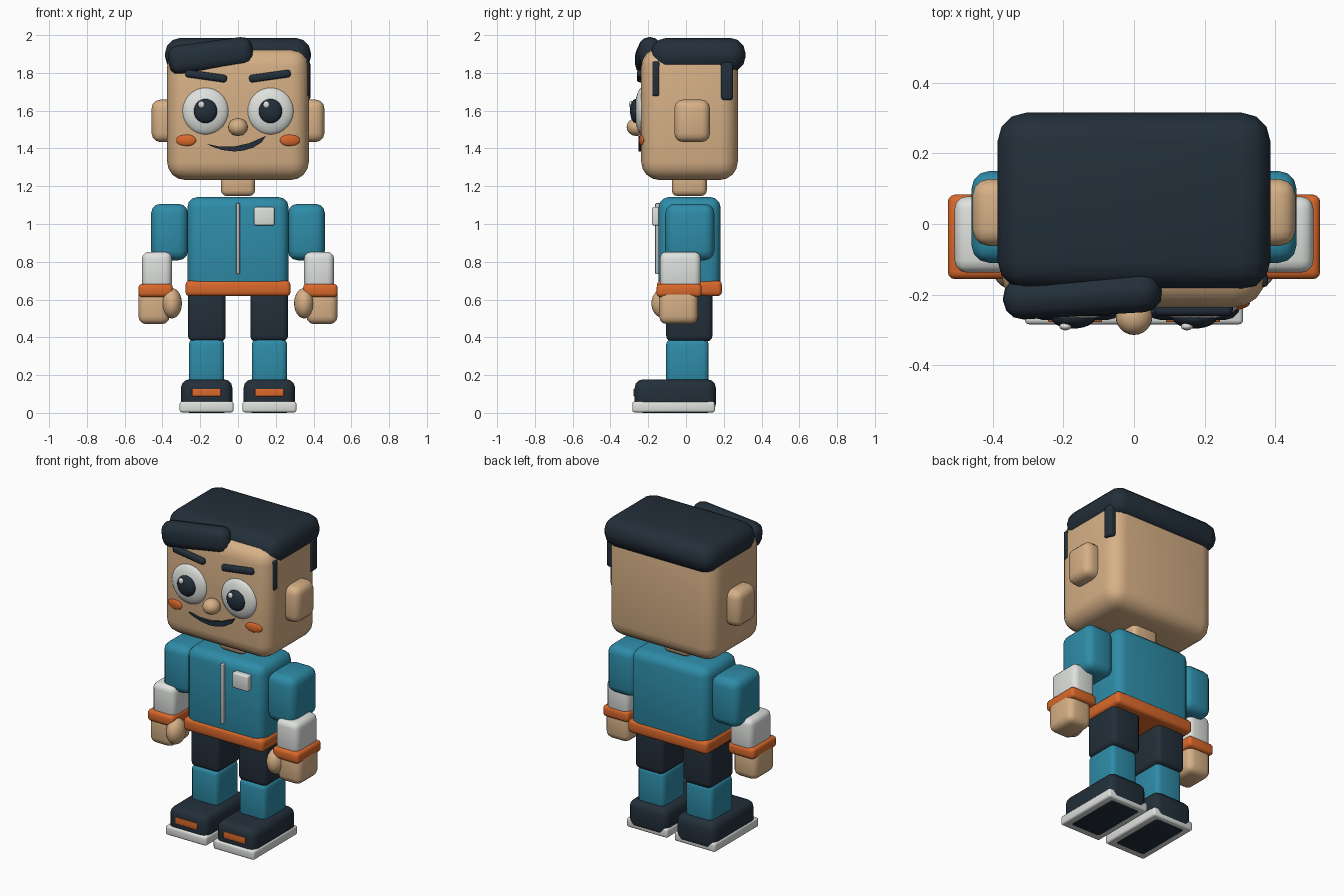
import bpy, bmesh, math
from mathutils import Matrix, Vector

if "Cube" in bpy.data.objects:
    bpy.data.objects.remove(bpy.data.objects["Cube"])


def material(name, srgb):
    m = bpy.data.materials.new(name)
    lin = [((c / 255 + 0.055) / 1.055) ** 2.4 for c in srgb]
    m.diffuse_color = (*lin, 1)
    m.use_nodes = True
    m.node_tree.nodes["Principled BSDF"].inputs["Base Color"].default_value = m.diffuse_color
    return m


SKIN = material("skin", (214, 176, 134))
TEAL = material("teal cloth", (46, 140, 168))
DARK = material("dark navy", (35, 47, 58))
ORANGE = material("orange trim", (217, 104, 43))
WHITE = material("off white", (222, 225, 222))
SILVER = material("zip silver", (185, 190, 192))


def finish(name, bm, mat, matrix=None):
    """Turn a bmesh into a smooth-shaded object."""
    if matrix:
        bm.transform(matrix)
    bmesh.ops.recalc_face_normals(bm, faces=bm.faces)
    me = bpy.data.meshes.new(name)
    bm.to_mesh(me)
    bm.free()
    me.materials.append(mat)
    ob = bpy.data.objects.new(name, me)
    bpy.context.collection.objects.link(ob)
    return ob


def box(name, x, y, z, bevel, mat, rot=(0, 0, 0), segments=3):
    """Rounded box given by its min/max on each axis, turned about its centre."""
    bm = bmesh.new()
    bmesh.ops.create_cube(bm, size=1)
    size = Vector((x[1] - x[0], y[1] - y[0], z[1] - z[0]))
    bmesh.ops.scale(bm, vec=size, verts=bm.verts)
    bmesh.ops.bevel(bm, geom=bm.edges[:], offset=min(bevel, min(size) * 0.48),
                    segments=segments, profile=0.5, affect='EDGES')
    centre = Vector((sum(x) / 2, sum(y) / 2, sum(z) / 2))
    turn = (Matrix.Rotation(rot[2], 4, 'Z') @ Matrix.Rotation(rot[1], 4, 'Y')
            @ Matrix.Rotation(rot[0], 4, 'X'))
    return finish(name, bm, mat, Matrix.Translation(centre) @ turn)


def ball(name, centre, radii, mat, turn=0):
    """Ellipsoid, optionally turned about z."""
    bm = bmesh.new()
    bmesh.ops.create_uvsphere(bm, u_segments=24, v_segments=14, radius=1)
    bm.transform(Matrix.Diagonal((*radii, 1)))
    return finish(name, bm, mat,
                  Matrix.Translation(centre) @ Matrix.Rotation(turn, 4, 'Z'))


def side(s, a, b):
    """x range mirrored to the left or right side."""
    return (a, b) if s > 0 else (-b, -a)


# Head, neck and hair
box("head", (-0.375, 0.375), (-0.237, 0.274), (1.233, 1.93), 0.095, SKIN, segments=4)
box("neck", (-0.09, 0.09), (-0.075, 0.11), (1.148, 1.30), 0.03, SKIN)
box("hair_cap", (-0.386, 0.386), (-0.185, 0.315), (1.805, 1.985), 0.08, DARK)
box("hair_fringe", (-0.37, 0.08), (-0.26, -0.142), (1.812, 1.968), 0.055, DARK,
    rot=(0, -0.13, 0.06))
box("front_sideburn", (0.335, 0.379), (-0.178, -0.14), (1.677, 1.86), 0.01, DARK)
box("back_sideburn", (0.335, 0.383), (0.185, 0.248), (1.656, 1.86), 0.014, DARK)

# Face
for s, label in ((-1, "left"), (1, "right")):
    box(label + "_ear", side(s, 0.33, 0.457), (-0.062, 0.127), (1.434, 1.658), 0.045, SKIN)
    ball(label + "_eye", (0.172 * s, -0.228, 1.598), (0.124, 0.044, 0.126), WHITE)
    ball(label + "_pupil", (0.172 * s, -0.266, 1.598), (0.062, 0.03, 0.064), DARK)
    ball(label + "_eye_glint", (0.172 * s - 0.022, -0.29, 1.632),
         (0.017, 0.011, 0.019), WHITE)
    ball(label + "_cheek", (0.275 * s, -0.233, 1.443), (0.054, 0.014, 0.031),
         ORANGE, turn=0.15 * s)
    box(label + "_eyebrow", side(s, 0.058, 0.28), (-0.26, -0.218), (1.763, 1.803),
        0.015, DARK, rot=(0, -0.14 * s, 0))
ball("nose", (0, -0.262, 1.513), (0.052, 0.052, 0.047), SKIN)

# Lopsided smile
SMILE = [(-0.168, 1.425), (-0.10, 1.410), (-0.02, 1.410), (0.06, 1.428), (0.148, 1.467),
         (0.125, 1.432), (0.08, 1.404), (0.03, 1.389), (-0.02, 1.384), (-0.08, 1.391),
         (-0.13, 1.407)]
bm = bmesh.new()
face = bm.faces.new([bm.verts.new((x, -0.252, z)) for x, z in SMILE])
out = bmesh.ops.extrude_face_region(bm, geom=[face])
bmesh.ops.translate(bm, vec=(0, 0.03, 0),
                    verts=[v for v in out["geom"] if isinstance(v, bmesh.types.BMVert)])
finish("mouth", bm, DARK)

# Torso
box("jacket", (-0.268, 0.268), (-0.145, 0.183), (0.63, 1.143), 0.055, TEAL)
box("waistband", (-0.278, 0.278), (-0.154, 0.19), (0.618, 0.70), 0.022, ORANGE)
box("zip", (-0.01, 0.01), (-0.163, -0.135), (0.735, 1.11), 0.005, SILVER)
box("chest_badge", (0.084, 0.193), (-0.18, -0.135), (0.992, 1.09), 0.01, WHITE)

for s, label in ((-1, "left"), (1, "right")):
    # Arms
    box(label + "_upper_arm", side(s, 0.265, 0.46), (-0.11, 0.15), (0.808, 1.107), 0.05, TEAL)
    box(label + "_forearm", side(s, 0.35, 0.508), (-0.138, 0.078), (0.65, 0.853), 0.035, WHITE)
    box(label + "_cuff", side(s, 0.345, 0.527), (-0.156, 0.083), (0.613, 0.683), 0.02, ORANGE)
    box(label + "_hand", side(s, 0.362, 0.527), (-0.142, 0.063), (0.47, 0.66), 0.04, SKIN)
    ball(label + "_thumb", (0.35 * s, -0.115, 0.58), (0.053, 0.068, 0.08), SKIN)
    # Legs
    box(label + "_thigh", side(s, 0.065, 0.265), (-0.105, 0.14), (0.378, 0.67), 0.03, DARK)
    box(label + "_shin", side(s, 0.073, 0.26), (-0.105, 0.12), (0.15, 0.392), 0.03, TEAL)
    # Shoes
    box(label + "_shoe", side(s, 0.03, 0.302), (-0.272, 0.158), (0, 0.178), 0.045, DARK)
    box(label + "_sole", side(s, 0.024, 0.309), (-0.284, 0.153), (0.003, 0.06), 0.012, WHITE)
    box(label + "_toe_stripe", side(s, 0.09, 0.243), (-0.278, -0.25), (0.087, 0.127),
        0.004, ORANGE)

# Smooth shading with crisp edges kept
for ob in bpy.data.objects:
    ob.select_set(True)
    bpy.context.view_layer.objects.active = ob
bpy.ops.object.shade_smooth_by_angle(angle=math.radians(40))
